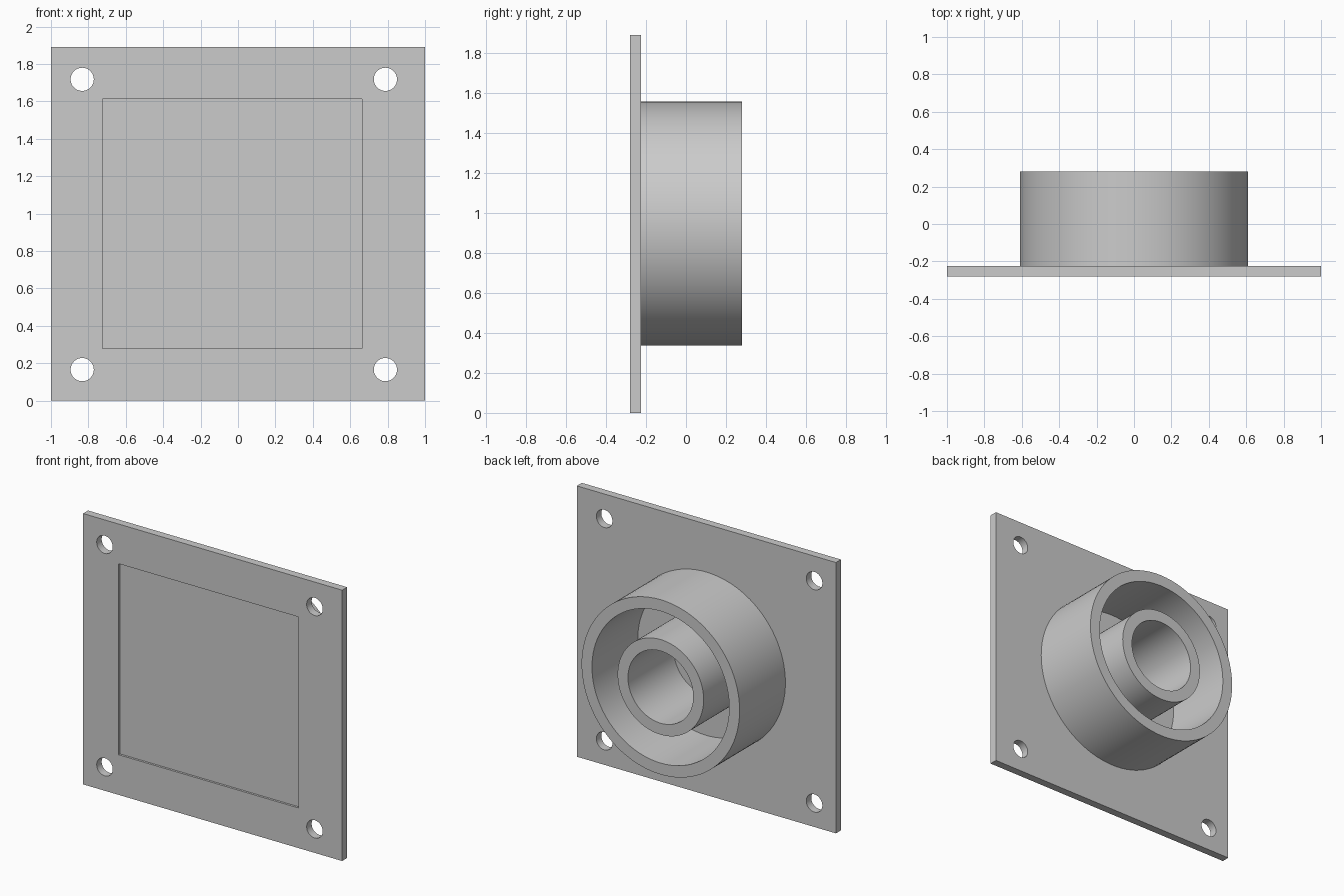
import bpy
import math
from mathutils import Matrix

default = bpy.data.objects.get("Cube")
if default:
    bpy.data.objects.remove(default, do_unlink=True)

GREY = (0.6, 0.6, 0.6, 1)
grey = bpy.data.materials.new("plain grey")
grey.use_nodes = True
grey.diffuse_color = GREY
grey.node_tree.nodes["Principled BSDF"].inputs["Base Color"].default_value = GREY

FRONT, SEAT, BACK = -0.28, -0.225, 0.28   # plate front, plate back, collar end
MID_Z = 0.946


def box(name, x0, x1, y0, y1, z0, z1):
    bpy.ops.mesh.primitive_cube_add(size=1)
    ob = bpy.context.object
    ob.name = name
    ob.data.transform(Matrix.Translation(((x0 + x1) / 2, (y0 + y1) / 2, (z0 + z1) / 2))
                      @ Matrix.Diagonal((x1 - x0, y1 - y0, z1 - z0, 1)))
    ob.data.materials.append(grey)
    return ob


def cylinder(name, x, z, radius, y0, y1, sides):
    bpy.ops.mesh.primitive_cylinder_add(vertices=sides, radius=radius, depth=y1 - y0)
    ob = bpy.context.object
    ob.name = name
    ob.data.transform(Matrix.Translation((x, (y0 + y1) / 2, z))
                      @ Matrix.Rotation(math.pi / 2, 4, "X"))
    ob.data.materials.append(grey)
    return ob


def cut(target, cutter):
    mod = target.modifiers.new(cutter.name, "BOOLEAN")
    mod.operation = "DIFFERENCE"
    mod.solver = "EXACT"
    mod.object = cutter
    bpy.context.view_layer.objects.active = target
    bpy.ops.object.modifier_apply(modifier=mod.name)
    bpy.data.objects.remove(cutter, do_unlink=True)


def smooth(ob):
    bpy.ops.object.select_all(action="DESELECT")
    ob.select_set(True)
    bpy.context.view_layer.objects.active = ob
    bpy.ops.object.shade_smooth_by_angle(angle=math.radians(30))


# Mounting plate with a shallow front recess and four bolt holes
plate = box("mounting_plate", -1, 1, FRONT, SEAT, 0, 1.89)
cut(plate, box("recess_cutter", -0.725, 0.663, FRONT - 0.1, FRONT + 0.015, 0.28, 1.613))
for x in (-0.833, 0.788):
    for z in (0.166, 1.718):
        cut(plate, cylinder("bolt_hole_cutter", x, z, 0.062, FRONT - 0.1, SEAT + 0.1, 48))
smooth(plate)

# Concentric outer collar and inner hub, open at the back and closed by the plate
for name, outer, inner in (("outer_collar", 0.61, 0.53), ("inner_hub", 0.332, 0.252)):
    tube = cylinder(name, 0, MID_Z, outer, SEAT - 0.01, BACK, 96)
    cut(tube, cylinder("bore_cutter", 0, MID_Z, inner, FRONT - 0.1, BACK + 0.1, 96))
    smooth(tube)
